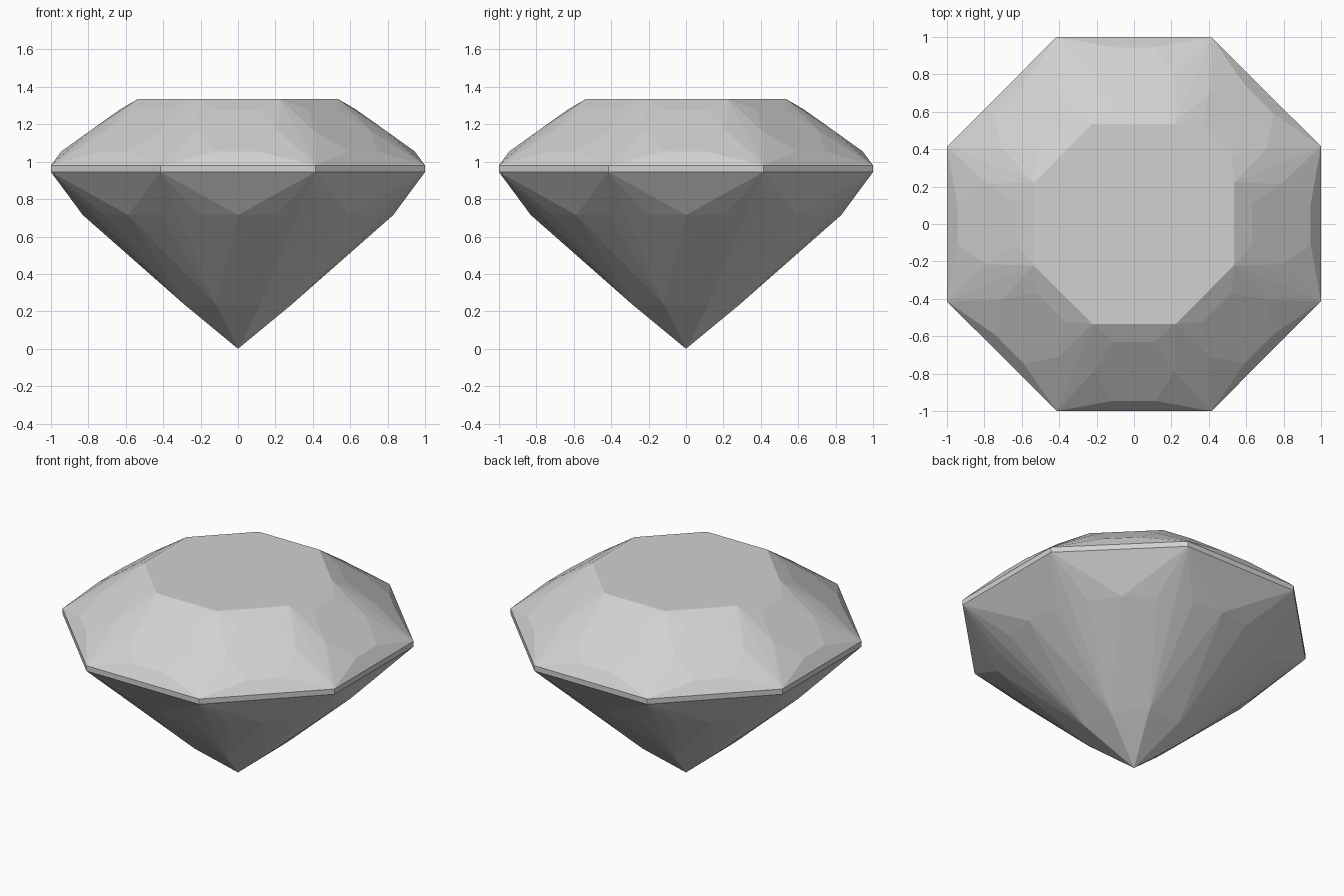
import bpy
import bmesh
from math import tau
from mathutils import Matrix, Vector

SIDES = 8
SEAM_LOW, SEAM_HIGH = 0.945, 0.98
HALF_EDGE = 0.414  # half an octagon side per unit of apothem

cube = bpy.data.objects.get("Cube")
if cube:
    bpy.data.objects.remove(cube, do_unlink=True)

stone = bpy.data.materials.new("pale_grey_stone")
stone.use_nodes = True
stone.diffuse_color = (0.64, 0.64, 0.64, 1)
stone.node_tree.nodes["Principled BSDF"].inputs["Base Color"].default_value = stone.diffuse_color


def corner(apothem, z):
    """One corner of an octagon ring whose flat sides face the axes."""
    return (apothem * HALF_EDGE, apothem, z)


def cut_part(name, points, is_cap, mirrored=(), tip=None):
    """Repeat facet points around the axis and wrap them in flat facets."""
    bm = bmesh.new()
    pattern = list(points)
    for x, y, z in mirrored:
        pattern += [(x, y, z), (-x, y, z)]
    for i in range(SIDES):
        turn = Matrix.Rotation(tau * i / SIDES, 3, "Z")
        for p in pattern:
            bm.verts.new(turn @ Vector(p))
    if tip:
        bm.verts.new(tip)
    hull = bmesh.ops.convex_hull(bm, input=bm.verts[:])
    loose = [v for v in hull["geom_interior"] if isinstance(v, bmesh.types.BMVert)]
    bmesh.ops.delete(bm, geom=loose, context="VERTS")
    bmesh.ops.recalc_face_normals(bm, faces=bm.faces[:])
    # Leave the hidden seams open
    caps = [f for f in bm.faces if is_cap(f.normal.z)]
    bmesh.ops.delete(bm, geom=caps, context="FACES")
    bmesh.ops.dissolve_limit(bm, angle_limit=0.01, verts=bm.verts[:], edges=bm.edges[:])
    mesh = bpy.data.meshes.new(name)
    bm.to_mesh(mesh)
    bm.free()
    mesh.materials.append(stone)
    obj = bpy.data.objects.new(name, mesh)
    bpy.context.collection.objects.link(obj)
    return obj


# Crown: flat table, six-sided main facets, narrow facets around them
cut_part(
    "crown",
    [corner(1, SEAM_HIGH), corner(0.535, 1.335)],
    lambda nz: nz < -0.9,
    mirrored=[(0.11, 0.945, 1.055), (0.216, 0.79, 1.166), (0.11, 0.63, 1.28)],
)

# Girdle: thin upright band
cut_part("girdle", [corner(1, SEAM_LOW), corner(1, SEAM_HIGH)], lambda nz: abs(nz) > 0.9)

# Pavilion: long facets running down to the point
cut_part(
    "pavilion",
    [corner(1, SEAM_LOW), (0, 0.83, 0.715), corner(0.285, 0.235)],
    lambda nz: nz > 0.9,
    mirrored=[(0.21, 0.80, 0.715)],
    tip=(0, 0, 0),
)
